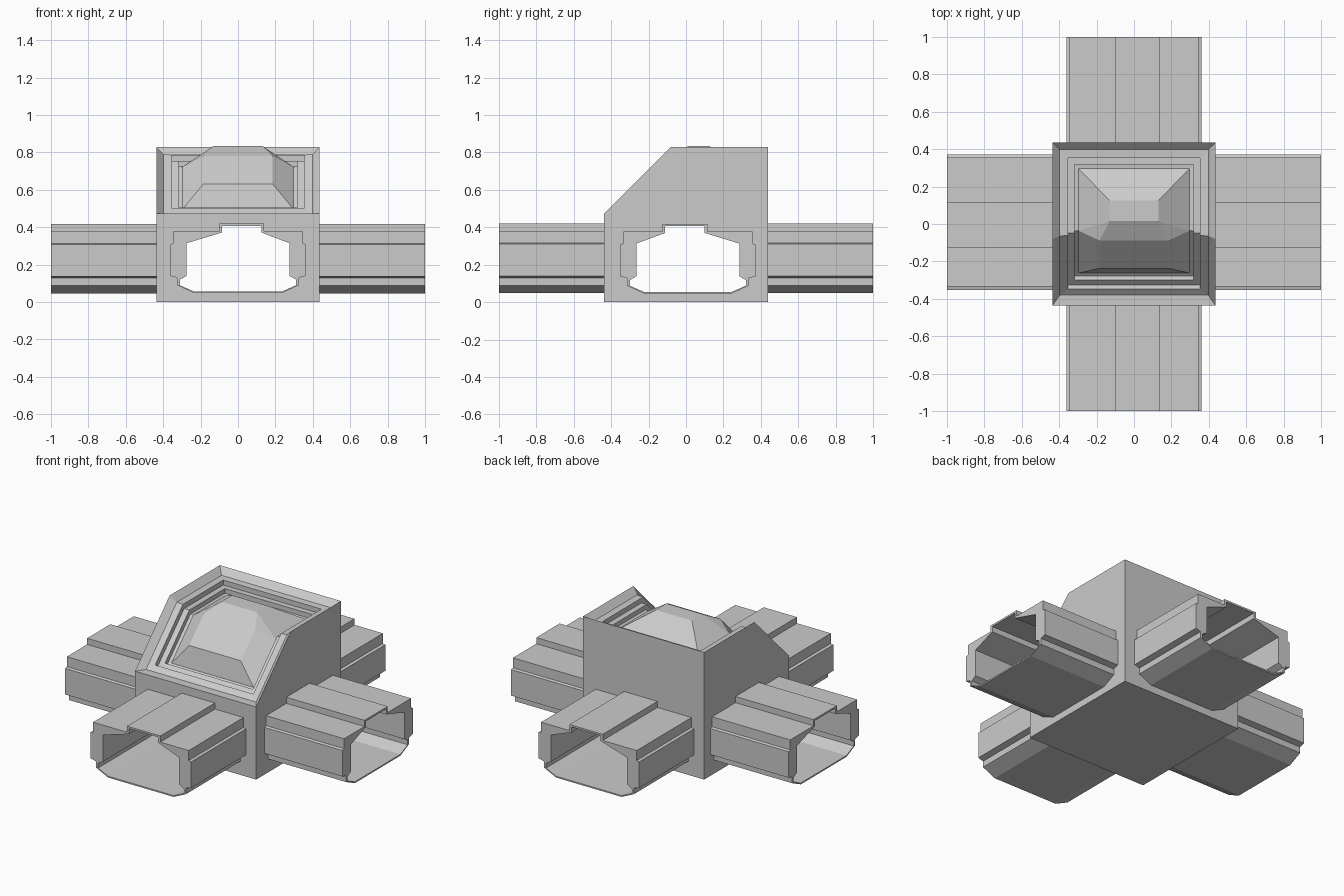
import bpy, bmesh

if "Cube" in bpy.data.objects:
    bpy.data.objects.remove(bpy.data.objects["Cube"])

R2 = 2 ** 0.5
W = 0.437  # half width of the central block

# Right halves of the corridor cross-section, (across, height), top to bottom
OUTER = [(.12, .42), (.12, .38), (.345, .38), (.345, .315), (.362, .31),
         (.362, .14), (.325, .13), (.325, .09), (.235, .048)]
INNER = [(.105, .408), (.105, .372), (.275, .315), (.275, .14),
         (.31, .12), (.31, .09), (.235, .057)]


def make_object(name, bm):
    bmesh.ops.recalc_face_normals(bm, faces=bm.faces)
    mesh = bpy.data.meshes.new(name)
    bm.to_mesh(mesh)
    bm.free()
    ob = bpy.data.objects.new(name, mesh)
    bpy.context.collection.objects.link(ob)
    return ob


def prism(name, half, axis, a, b):
    """Mirror a half profile and sweep it along x or y from a to b."""
    shift, ridge, dz = (.01, -.016, -.002) if axis == 'x' else (0, .02, 0)
    loop = half + [(-u, z) for u, z in reversed(half)]
    bm = bmesh.new()
    ends = []
    for t in (a, b):
        ring = []
        for u, z in loop:
            u += shift + (ridge if abs(u) < .15 else 0)
            ring.append(bm.verts.new((t, u, z + dz) if axis == 'x' else (u, t, z + dz)))
        bm.faces.new(ring)
        ends.append(ring)
    n = len(loop)
    for i in range(n):
        j = (i + 1) % n
        bm.faces.new((ends[0][i], ends[0][j], ends[1][j], ends[1][i]))
    return make_object(name, bm)


def cut(ob, cutters):
    bpy.context.view_layer.objects.active = ob
    for c in cutters:
        m = ob.modifiers.new('passage', 'BOOLEAN')
        m.operation, m.solver, m.object = 'DIFFERENCE', 'EXACT', c
        bpy.ops.object.modifier_apply(modifier=m.name)


def bent_loop(bm, o, d):
    """Rectangle over the folded roof, inset by o and sunk by d."""
    x = W - o
    back = (W - o, .83 - d)
    bend = (-.08 + .414 * d, .83 - d)
    front = (-W + (o + d) / R2, .473 + (o - d) / R2)
    right = [bm.verts.new((x, *p)) for p in (back, bend, front)]
    left = [bm.verts.new((-x, *p)) for p in (front, bend, back)]
    return right + left


def bridge(bm, a, b):
    for i in range(6):
        j = (i + 1) % 6
        bm.faces.new((a[i], a[j], b[j], b[i]))


# Central block with stepped window frame sunk into the folded roof
bm = bmesh.new()
loops = [bent_loop(bm, o, d) for o, d in
         [(0, 0), (.04, .04), (.083, .043), (.083, .075), (.12, .075), (.12, .105), (.14, .107)]]
for a, b in zip(loops, loops[1:]):
    bridge(bm, a, b)

rb, rm, rf, lf, lm, lb = loops[0]
br, fr, fl, bl = [bm.verts.new(p) for p in ((W, W, 0), (W, -W, 0), (-W, -W, 0), (-W, W, 0))]
for f in ((br, fr, rf, rm, rb), (fl, bl, lb, lm, lf), (fr, fl, lf, rf),
          (bl, br, rb, lb), (br, bl, fl, fr)):
    bm.faces.new(f)

# Faceted canopy: ridge points from front to back, mirrored left and right
rb, rm, rf, lf, lm, lb = loops[-1]
ridge = [(.185, -.238, .632), (.185, -.088, .78), (.13, .015, .835), (.13, .125, .835)]
R = [bm.verts.new(p) for p in ridge]
L = [bm.verts.new((-x, y, z)) for x, y, z in ridge]
for (a, b, c, d), front, bend, back in ((R, rf, rm, rb), (L, lf, lm, lb)):
    for f in ((front, bend, b, a), (bend, c, b), (bend, back, d, c)):
        bm.faces.new(f)
rights, lefts = [rf] + R + [rb], [lf] + L + [lb]
for i in range(5):
    bm.faces.new((rights[i], rights[i + 1], lefts[i + 1], lefts[i]))
block = make_object('junction_block', bm)

# Crossing passages, open right through the block
cutters = {ax: prism('passage_cutter_' + ax, INNER, ax, -1.1, 1.1) for ax in 'xy'}
cut(block, cutters.values())

# Four hollow corridor arms
for name, axis, s in (('right_corridor', 'x', 1), ('left_corridor', 'x', -1),
                      ('back_corridor', 'y', 1), ('front_corridor', 'y', -1)):
    arm = prism(name, OUTER, axis, s * .432, s)
    cut(arm, [cutters[axis]])

for c in cutters.values():
    bpy.data.objects.remove(c, do_unlink=True)
